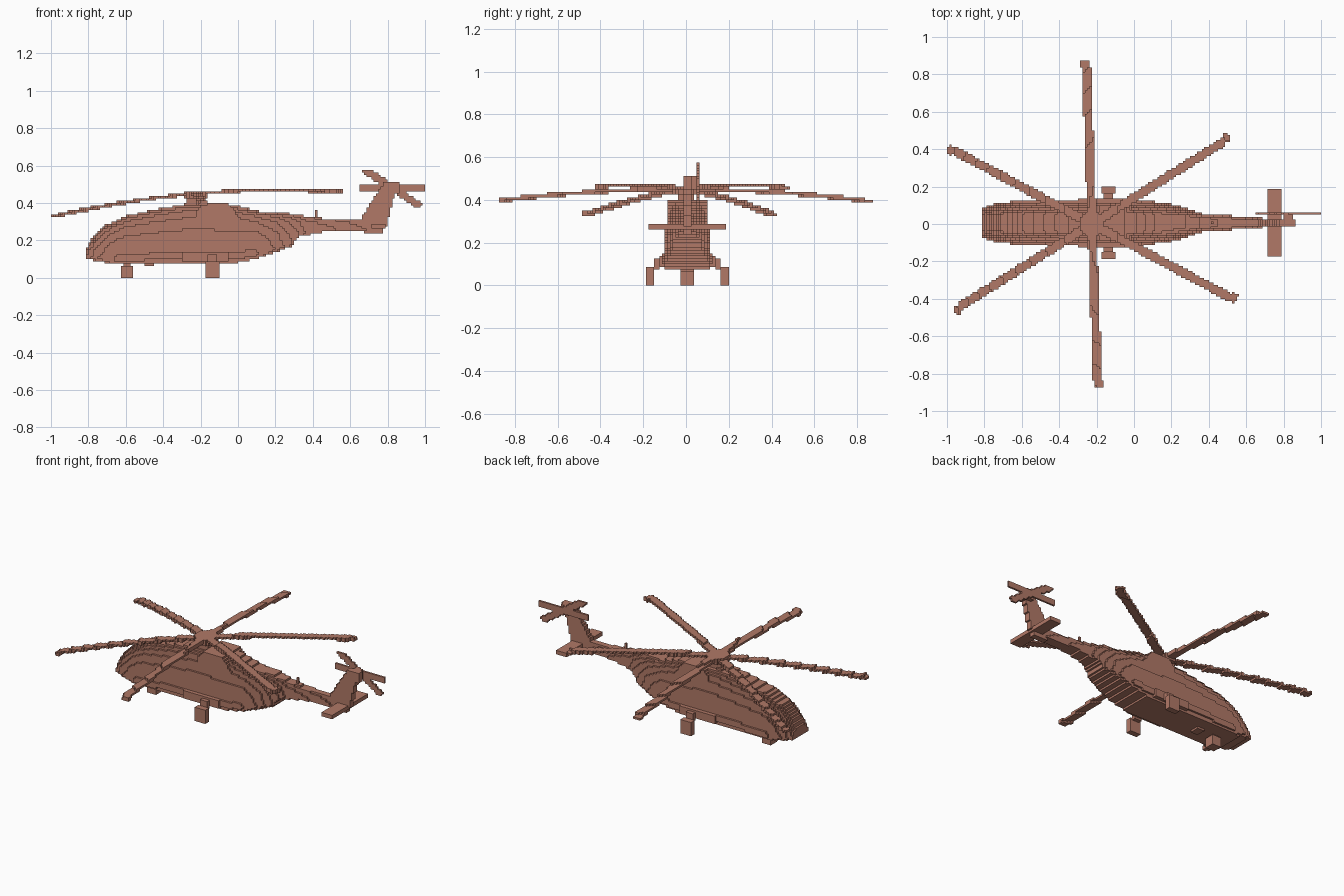
import bpy, bmesh, math

if "Cube" in bpy.data.objects:
    bpy.data.objects.remove(bpy.data.objects["Cube"])

P = 0.0125                      # block size
CY = P / 2                      # centre plane of the airframe
parts = {}                      # part name -> set of block cells
filled = set()

clay = bpy.data.materials.new("clay_brown")
clay.use_nodes = True
COLOR = (0.44, 0.19, 0.135, 1)
clay.diffuse_color = COLOR
clay.node_tree.nodes["Principled BSDF"].inputs["Base Color"].default_value = COLOR


def lerp(pts, x):
    """Piecewise linear profile."""
    if x <= pts[0][0]:
        return pts[0][1]
    for (x0, v0), (x1, v1) in zip(pts, pts[1:]):
        if x <= x1:
            return v0 + (v1 - v0) * (x - x0) / (x1 - x0)
    return pts[-1][1]


def fill(name, lo, hi, inside=lambda x, y, z: True):
    """Fill every block whose centre is within the bounds and the shape."""
    cells = parts.setdefault(name, set())
    a = [math.ceil(v / P - 0.5 - 1e-6) for v in lo]
    b = [math.floor(v / P - 0.5 + 1e-6) for v in hi]
    for i in range(a[0], b[0] + 1):
        for j in range(a[1], b[1] + 1):
            for k in range(a[2], b[2] + 1):
                c = (i, j, k)
                if c not in filled and inside((i + .5) * P, (j + .5) * P, (k + .5) * P):
                    cells.add(c)
                    filled.add(c)


def build(name, cells):
    """Make the outer skin of a set of blocks."""
    bm = bmesh.new()
    verts = {}

    def vert(c):
        if c not in verts:
            verts[c] = bm.verts.new([v * P for v in c])
        return verts[c]

    for c in cells:
        for ax in range(3):
            u, v = (ax + 1) % 3, (ax + 2) % 3
            for s in (0, 1):
                n = list(c)
                n[ax] += 2 * s - 1
                if tuple(n) in filled:
                    continue
                quad = []
                for du, dv in ((0, 0), (1, 0), (1, 1), (0, 1)):
                    q = list(c)
                    q[ax] += s
                    q[u] += du
                    q[v] += dv
                    quad.append(vert(tuple(q)))
                bm.faces.new(quad if s else quad[::-1])
    me = bpy.data.meshes.new(name)
    bm.to_mesh(me)
    bm.free()
    me.materials.append(clay)
    bpy.context.collection.objects.link(bpy.data.objects.new(name, me))


# Fuselage and tail boom: side outline, plan outline and cross-section
TOP = [(-.81, .15), (-.79, .20), (-.71, .28), (-.60, .33), (-.47, .36), (-.28, .395),
       (0, .385), (.13, .35), (.33, .335), (.43, .32), (.64, .31), (.78, .29)]
BOTTOM = [(-.81, .10), (-.68, .075), (0, .08), (.13, .11), (.28, .165),
          (.33, .22), (.45, .245), (.64, .245), (.78, .24)]
WIDTH = [(-.81, .08), (-.75, .1), (-.65, .115), (.1, .115), (.2, .1), (.3, .072),
         (.36, .05), (.5, .04), (.64, .028), (.78, .02)]
SECTION = [(0, .9), (.08, 1), (.45, .93), (.75, .78), (.92, .62), (1, .42)]


def in_body(x, y, z):
    lo, hi = lerp(BOTTOM, x), lerp(TOP, x)
    return lo <= z <= hi and abs(y - CY) <= lerp(WIDTH, x) * lerp(SECTION, (z - lo) / (hi - lo))


fill("fuselage", (-.8125, -.2, .05), (.775, .2, .42), in_body)

# Engine fairing with sloped ends
fill("engine_fairing", (-.225, -.1, .225), (.01, .1, .4),
     lambda x, y, z: abs(y - CY) < .1 - .08 * max(0, z - .25)
     and z < lerp([(-.225, .35), (-.18, .4), (-.05, .4), (.01, .32)], x))
fill("deck_aerial", (.4125, 0, .3), (.425, .0125, .3625))
fill("deck_vent", (.16, -.03, .33), (.28, .045, .35))

# Tail fin with a slanted outline
fill("tail_fin", (.625, -.0125, .2375), (.8625, .025, .5125),
     lambda x, y, z: lerp([(.24, .68), (.29, .64), (.33, .665), (.50, .775)], z) <= x
     <= lerp([(.24, .765), (.28, .795), (.44, .835), (.455, .858)], z))
fill("tailplane", (.7125, -.175, .2625), (.7875, .1875, .2875))

# Tail rotor: two crossed bars on an axle
TX, TZ = .825, .48
fill("tail_rotor_axle", (TX - .03, .025, TZ - .03), (TX + .03, .05, TZ + .03))
for n, (angle, length) in enumerate(((0, .18), (-33, .18))):
    ca, sa = math.cos(math.radians(angle)), math.sin(math.radians(angle))
    fill("tail_rotor_bar_%d" % (n + 1), (.6, .05, .35), (1, .0625, .575),
         lambda x, y, z: abs((x - TX) * ca + (z - TZ) * sa) <= length
         and abs((z - TZ) * ca - (x - TX) * sa) <= .02)

# Main rotor: six drooping blades on a forward-tilted hub
RX, RZ, R = -.225, .45, .872
for n in range(6):
    a = math.radians(-28 + 60 * n)
    ca, sa = math.cos(a), math.sin(a)

    def in_blade(x, y, z):
        along = (x - RX) * ca + y * sa
        if not .03 < along < R:
            return False
        across = y * ca - (x - RX) * sa
        near, far = (-.015, .035) if along > R - .035 else (-.0235, .0235)
        height = RZ + .087 * (x - RX) - .055 * (along / R) ** 2
        return near <= across <= far and abs(z - height) <= .0085

    ends = sorted((RX, RX + R * ca)), sorted((0, R * sa))
    fill("rotor_blade_%d" % (n + 1), (max(-1, ends[0][0] - .06), max(-.875, ends[1][0] - .06), .3),
         (ends[0][1] + .06, min(.875, ends[1][1] + .06), .5), in_blade)

fill("rotor_hub", (-.35, -.12, .425), (-.1, .12, .4625),
     lambda x, y, z: math.hypot(x - RX, y) < .065)
fill("rotor_mast", (-.275, -.04, .375), (-.1875, .04, .4375))

# Main wheels with struts and side steps, one per side
for side, label in ((1, "left"), (-1, "right")):
    def span(near, far):
        return sorted((CY + side * near, CY + side * far))

    y0, y1 = span(.156, .194)
    fill(label + "_wheel", (-.175, y0, 0), (-.1, y1, .0875),
         lambda x, y, z: abs(x + .1375) + abs(z - .044) < .074)
    y0, y1 = span(.08, .16)
    fill(label + "_wheel_strut", (-.1625, y0, .0375), (-.1125, y1, .125),
         lambda x, y, z: abs(z - (.135 - .5 * (abs(y - CY) - .08))) < .028)
    y0, y1 = span(.09, .131)
    fill(label + "_side_step", (-.3, y0, .0875), (-.05, y1, .1375))

# Nose wheel and small belly fittings
fill("nose_wheel", (-.625, -.025, 0), (-.5625, .0375, .0625),
     lambda x, y, z: abs(x + .594) + abs(z - .031) < .055)
fill("nose_wheel_strut", (-.6125, -.0125, .05), (-.575, .025, .0875))
fill("belly_fitting", (-.5, -.03, .0625), (-.45, .04, .0875))

for part_name, part_cells in parts.items():
    build(part_name, part_cells)
